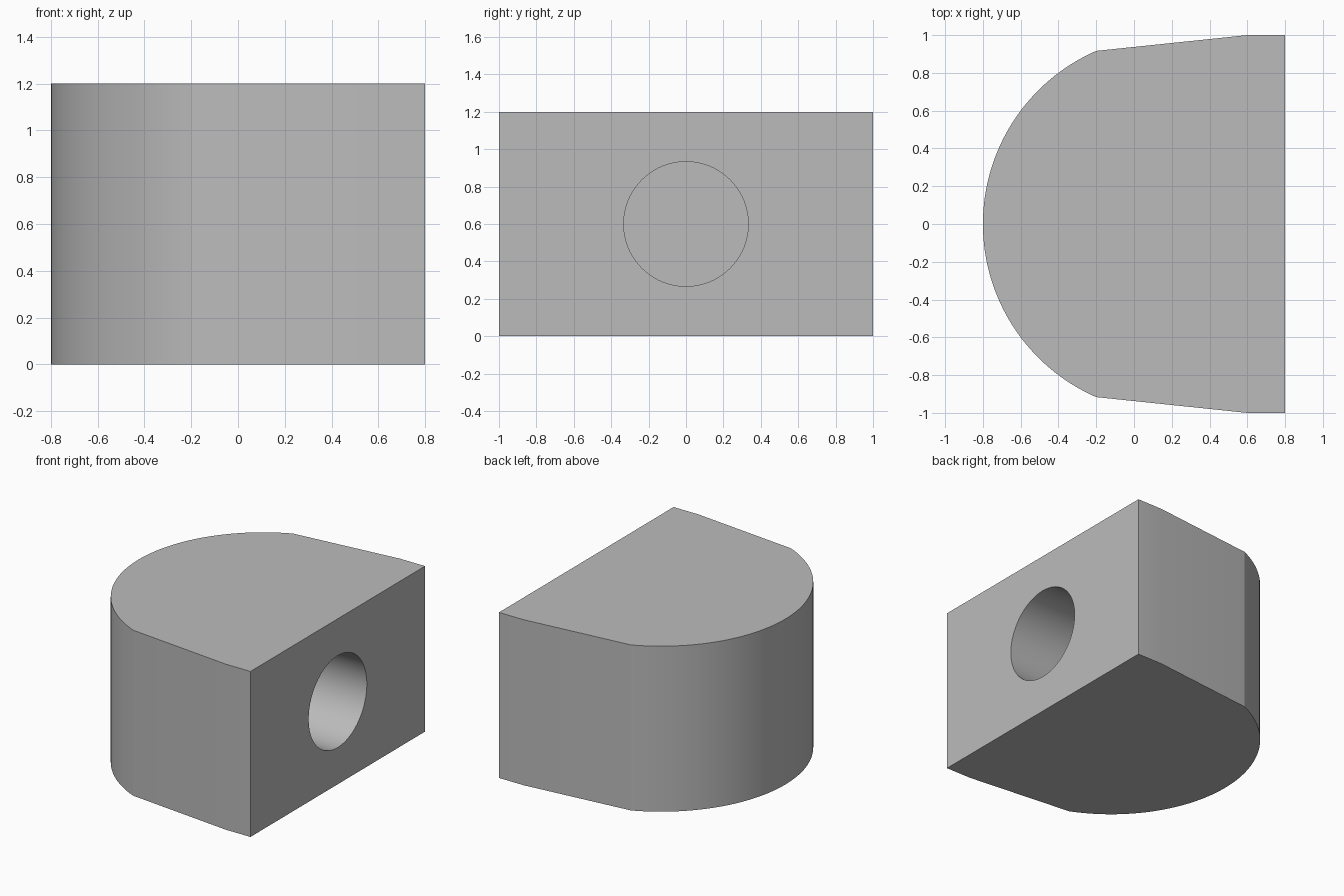
import bpy
import bmesh
import math
from mathutils import Matrix

HEIGHT = 1.2
ARC_X, ARC_R = 0.2, 1.0          # rounded end
HOLE_R, HOLE_DEPTH = 0.333, 0.8  # blind bore in the flat end

cube = bpy.data.objects.get("Cube")
if cube:
    bpy.data.objects.remove(cube, do_unlink=True)

grey = bpy.data.materials.new("plain grey")
grey.use_nodes = True
colour = (0.5, 0.5, 0.5, 1.0)
grey.diffuse_color = colour
grey.node_tree.nodes["Principled BSDF"].inputs["Base Color"].default_value = colour


def make_object(name, bm):
    bmesh.ops.recalc_face_normals(bm, faces=bm.faces)
    mesh = bpy.data.meshes.new(name)
    bm.to_mesh(mesh)
    bm.free()
    mesh.materials.append(grey)
    obj = bpy.data.objects.new(name, mesh)
    bpy.context.collection.objects.link(obj)
    return obj


# Block outline: flat end, tapered cheeks, rounded end
half = math.acos(0.4)
steps = 64
outline = [(0.8, -1), (0.8, 1), (0.6, 1)]
for i in range(steps + 1):
    a = math.pi - half + 2 * half * i / steps
    outline.append((ARC_X + ARC_R * math.cos(a), ARC_R * math.sin(a)))
outline.append((0.6, -1))

bm = bmesh.new()
base = bm.faces.new([bm.verts.new((x, y, 0)) for x, y in outline])
extruded = bmesh.ops.extrude_face_region(bm, geom=[base], use_keep_orig=True)
top = [v for v in extruded["geom"] if isinstance(v, bmesh.types.BMVert)]
bmesh.ops.translate(bm, verts=top, vec=(0, 0, HEIGHT))
block = make_object("rounded_block", bm)

# Cutter for the blind bore, overshooting the flat end
bm = bmesh.new()
length = HOLE_DEPTH + 0.2
place = Matrix.Translation((0.8 - HOLE_DEPTH + length / 2, 0, HEIGHT / 2))
bmesh.ops.create_cone(bm, cap_ends=True, segments=96, radius1=HOLE_R,
                      radius2=HOLE_R, depth=length,
                      matrix=place @ Matrix.Rotation(math.pi / 2, 4, "Y"))
cutter = make_object("bore_cutter", bm)
cutter.hide_render = True

# Cut the bore, then drop the cutter
bore = block.modifiers.new("bore", "BOOLEAN")
bore.operation = "DIFFERENCE"
bore.solver = "EXACT"
bore.object = cutter
bpy.ops.object.select_all(action="DESELECT")
block.select_set(True)
bpy.context.view_layer.objects.active = block
bpy.ops.object.modifier_apply(modifier=bore.name)
bpy.data.objects.remove(cutter, do_unlink=True)

# Smooth the curved walls, keep the rims crisp
bpy.ops.object.shade_smooth_by_angle(angle=math.radians(15))
